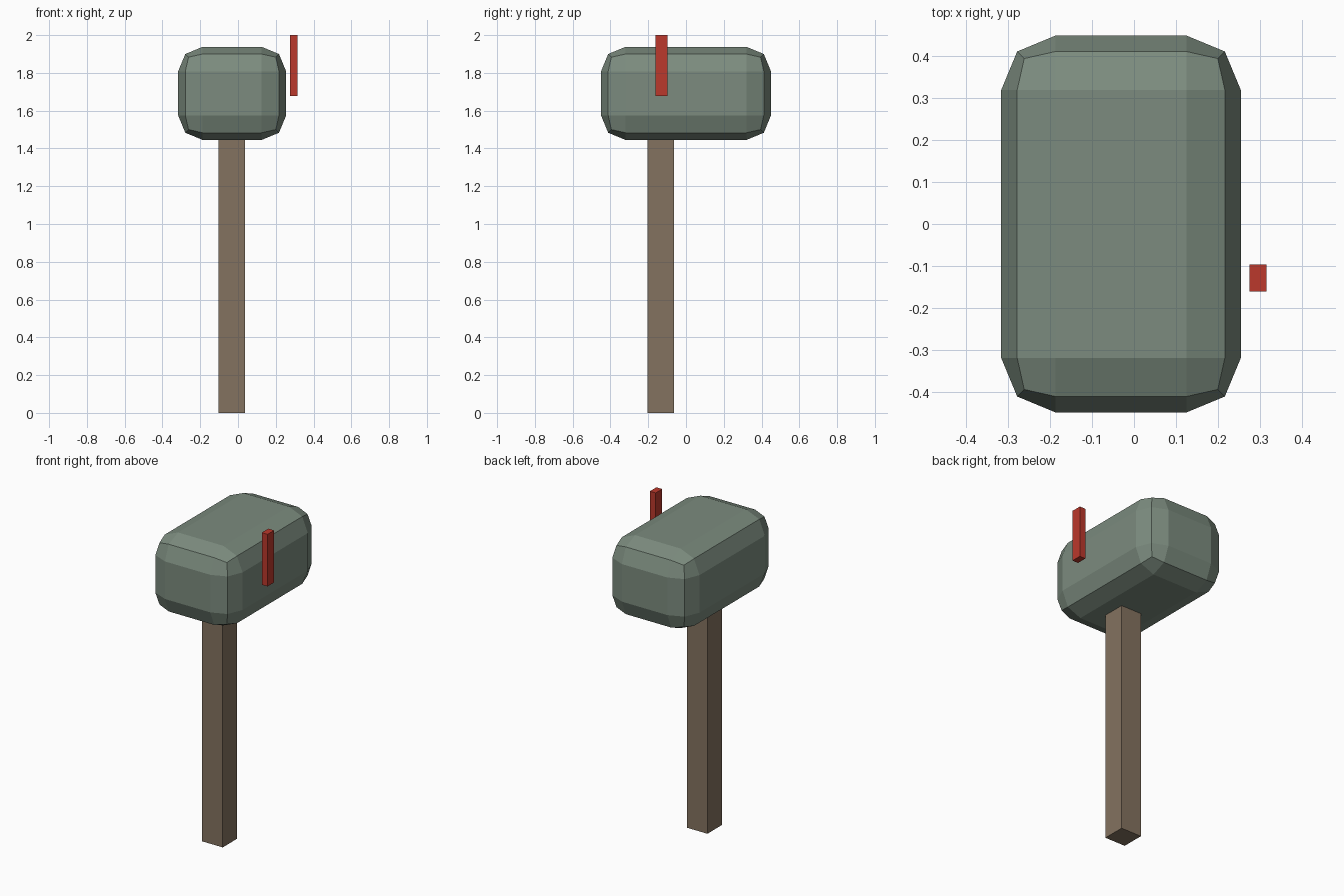
import bpy

if "Cube" in bpy.data.objects:
    bpy.data.objects.remove(bpy.data.objects["Cube"])


def material(name, rgb):
    mat = bpy.data.materials.new(name)
    mat.diffuse_color = (*rgb, 1)
    mat.use_nodes = True
    mat.node_tree.nodes["Principled BSDF"].inputs["Base Color"].default_value = mat.diffuse_color
    return mat


def box(name, x, y, z, mat):
    """Box spanning the given (min, max) ranges."""
    spans = (x, y, z)
    bpy.ops.mesh.primitive_cube_add(size=1, location=[(a + b) / 2 for a, b in spans])
    obj = bpy.context.object
    obj.name = name
    obj.scale = [b - a for a, b in spans]
    bpy.ops.object.transform_apply(location=False, rotation=False, scale=True)
    obj.data.materials.append(mat)
    return obj


stone = material("stone", (0.20, 0.26, 0.21))
wood = material("wood", (0.23, 0.17, 0.115))
red = material("red", (0.50, 0.04, 0.025))

# Hammer head with chunky two-step rounded edges
head = box("hammer_head", (-0.317, 0.255), (-0.45, 0.45), (1.445, 1.938), stone)
bevel = head.modifiers.new("rounded_edges", "BEVEL")
bevel.width = 0.13
bevel.segments = 2

# Square handle, set slightly into the head
box("handle", (-0.103, 0.038), (-0.204, -0.063), (0, 1.46), wood)

# Small floating red bar beside the head
box("red_bar", (0.276, 0.316), (-0.161, -0.097), (1.677, 2.0), red)
